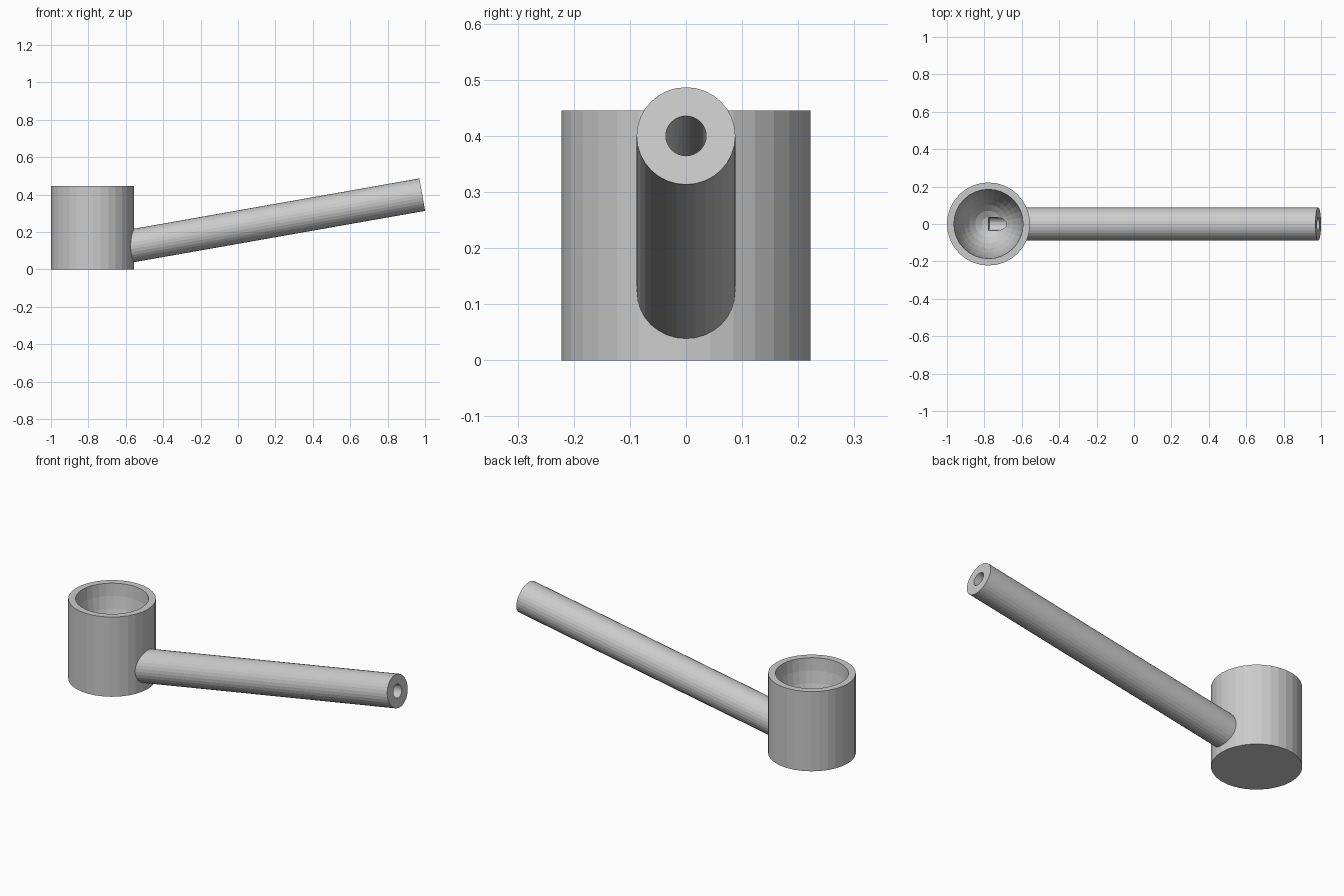
import bpy
from math import radians, sin, cos
from mathutils import Vector

if "Cube" in bpy.data.objects:
    bpy.data.objects.remove(bpy.data.objects["Cube"])

TILT = radians(10)
AXIS = Vector((cos(TILT), 0, sin(TILT)))
TIP = Vector((0.985, 0, 0.4))
BOWL_X, BOWL_R, BOWL_H = -0.778, 0.222, 0.445


def tilted_rod(name, radius, start_x, overshoot=0.0):
    """Cylinder along the stem axis from start_x to the tip."""
    end = TIP + AXIS * overshoot
    start = TIP - AXIS * ((TIP.x - start_x) / cos(TILT))
    bpy.ops.mesh.primitive_cylinder_add(
        vertices=32, radius=radius, depth=(end - start).length,
        location=(start + end) / 2, rotation=(0, radians(90) - TILT, 0))
    bpy.context.object.name = name
    return bpy.context.object


def boolean(target, tool, operation):
    mod = target.modifiers.new(operation.title(), 'BOOLEAN')
    mod.operation = operation
    mod.solver = 'EXACT'
    mod.object = tool
    bpy.context.view_layer.objects.active = target
    bpy.ops.object.modifier_apply(modifier=mod.name)
    bpy.data.objects.remove(tool, do_unlink=True)


# Bowl body
bpy.ops.mesh.primitive_cylinder_add(
    vertices=32, radius=BOWL_R, depth=BOWL_H, location=(BOWL_X, 0, BOWL_H / 2))
pipe = bpy.context.object
pipe.name = "bowl_and_stem"

# Sloping stem
boolean(pipe, tilted_rod("stem", 0.088, -0.68), 'UNION')

# Deep ellipsoid chamber, open at the rim
bpy.ops.mesh.primitive_uv_sphere_add(
    segments=32, ring_count=16, radius=1, location=(BOWL_X, 0, BOWL_H))
chamber = bpy.context.object
chamber.scale = (0.185, 0.185, 0.356)
boolean(pipe, chamber, 'DIFFERENCE')

# Bore through the stem into the chamber floor
boolean(pipe, tilted_rod("bore", 0.036, BOWL_X, 0.1), 'DIFFERENCE')
